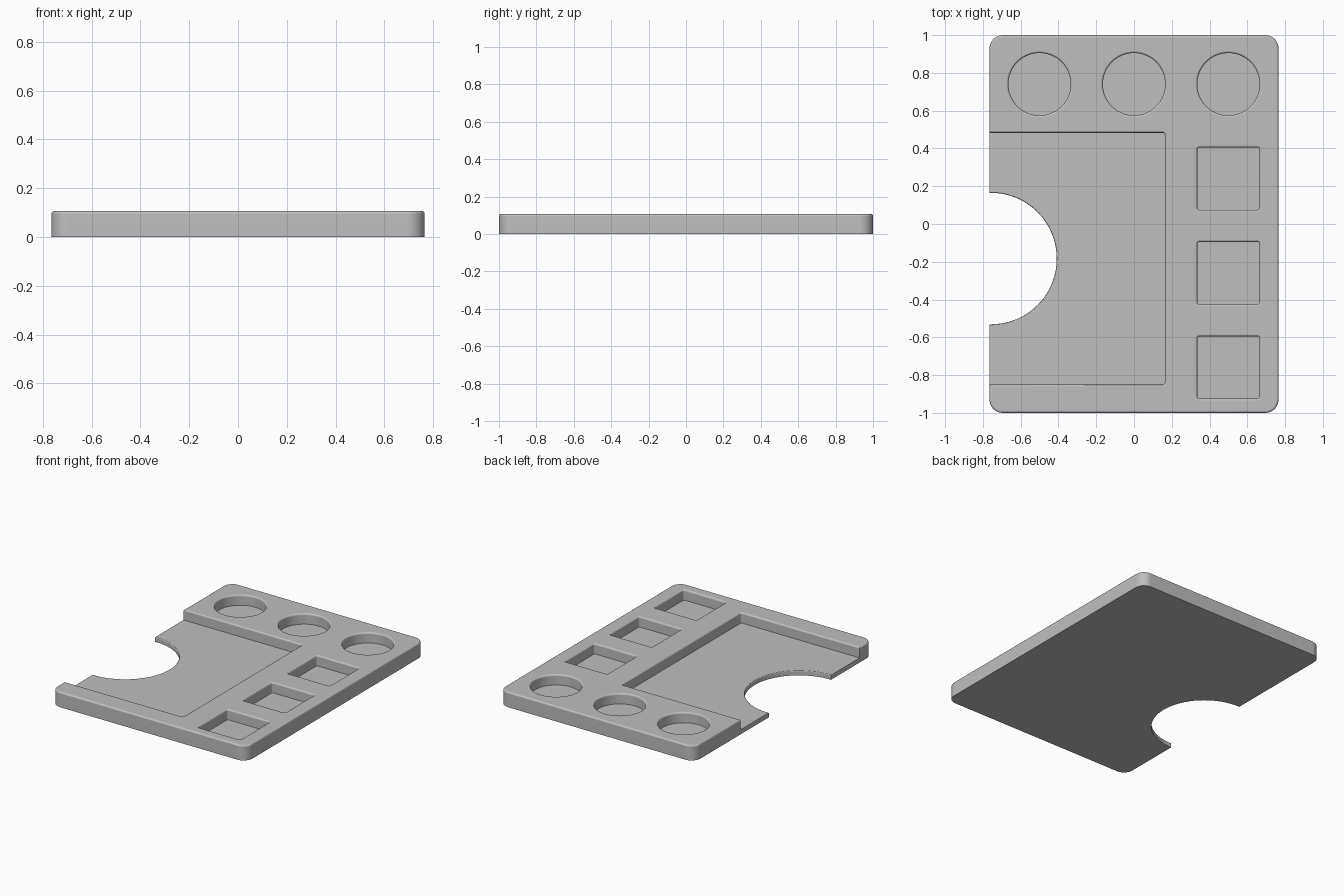
import bpy, bmesh
from math import sin, cos, pi, radians

cube = bpy.data.objects.get("Cube")
if cube:
    bpy.data.objects.remove(cube, do_unlink=True)

HEIGHT, FLOOR, FILLET = 0.107, 0.033, 0.012
HALF_X, HALF_Y = 0.765, 1.0

grey = bpy.data.materials.new("matte grey")
grey.use_nodes = True
colour = (0.52, 0.52, 0.52, 1)
grey.diffuse_color = colour
grey.node_tree.nodes["Principled BSDF"].inputs["Base Color"].default_value = colour


def outline(cx, cy, hx, hy, r, steps):
    """Rounded rectangle, counter-clockwise; a circle when hx = hy = r."""
    pts = []
    for q, (sx, sy) in enumerate([(1, 1), (-1, 1), (-1, -1), (1, -1)]):
        for i in range(steps + 1):
            a = (q + i / steps) * pi / 2
            p = (cx + sx * (hx - r) + r * cos(a), cy + sy * (hy - r) + r * sin(a))
            if not pts or abs(p[0] - pts[-1][0]) + abs(p[1] - pts[-1][1]) > 1e-6:
                pts.append(p)
    if abs(pts[0][0] - pts[-1][0]) + abs(pts[0][1] - pts[-1][1]) < 1e-6:
        pts.pop()
    return pts


def loft(name, cx, cy, hx, hy, r, profile, steps):
    """Stack offset outlines along a (height, offset) profile into a closed solid."""
    bm = bmesh.new()
    rings = []
    for z, off in profile:
        pts = outline(cx, cy, hx + off, hy + off, r + off, steps)
        rings.append([bm.verts.new((x, y, z)) for x, y in pts])
    for low, high in zip(rings, rings[1:]):
        for i in range(len(low)):
            j = (i + 1) % len(low)
            bm.faces.new((low[i], low[j], high[j], high[i]))
    bm.faces.new(rings[0][::-1])
    bm.faces.new(rings[-1])
    mesh = bpy.data.meshes.new(name)
    bm.to_mesh(mesh)
    bm.free()
    mesh.materials.append(grey)
    obj = bpy.data.objects.new(name, mesh)
    bpy.context.collection.objects.link(obj)
    return obj


def edge_round(top, size, sign):
    """Quarter-round edge ending at height top, flaring out (+1) or in (-1)."""
    angles = [i * pi / 8 for i in range(5)]
    return [(top - size + size * sin(a), sign * size * (1 - cos(a))) for a in angles]


# Tray slab with rounded corners and a softened top edge
tray = loft("tray", 0, 0, HALF_X, HALF_Y, 0.07,
            [(0, 0)] + edge_round(HEIGHT, FILLET, -1), 8)

# Cutters for pockets flare at the rim
pocket = [(FLOOR, 0)] + edge_round(HEIGHT + 0.0003, FILLET, 1) + [(HEIGHT + 0.1, FILLET)]
cutters = []
for i in (-1, 0, 1):
    cutters.append(loft("round_pocket_cutter", i * 0.5, 0.74, 0.165, 0.165, 0.165, pocket, 16))
    cutters.append(loft("square_pocket_cutter", 0.5, -0.26 + i * 0.5, 0.165, 0.165, 0.012, pocket, 3))

# Large recess, open on the right-hand side of the tray
right, back, front = 0.163, 0.483, -0.851
cutters.append(loft("recess_cutter", (right - 1) / 2, (back + front) / 2,
                    (right + 1) / 2, (back - front) / 2, 0.01, pocket, 3))

# Round notch through the recess floor
notch = [(-0.1, 0)] + edge_round(FLOOR + 0.0003, 0.006, 1) + [(HEIGHT + 0.1, 0.006)]
cutters.append(loft("notch_cutter", -0.757, -0.183, 0.348, 0.348, 0.348, notch, 20))

# Cut everything out of the slab
bpy.context.view_layer.objects.active = tray
for cutter in cutters:
    cutter.hide_render = True
    mod = tray.modifiers.new("cut", 'BOOLEAN')
    mod.operation, mod.solver, mod.object = 'DIFFERENCE', 'EXACT', cutter
    bpy.ops.object.modifier_apply(modifier=mod.name)
    bpy.data.objects.remove(cutter, do_unlink=True)

# Smooth rounded edges, keep flat faces flat
bpy.ops.object.select_all(action='DESELECT')
tray.select_set(True)
bpy.context.view_layer.objects.active = tray
bpy.ops.object.shade_smooth_by_angle(angle=radians(35))
normals = tray.modifiers.new("weighted normals", 'WEIGHTED_NORMAL')
normals.keep_sharp = True
